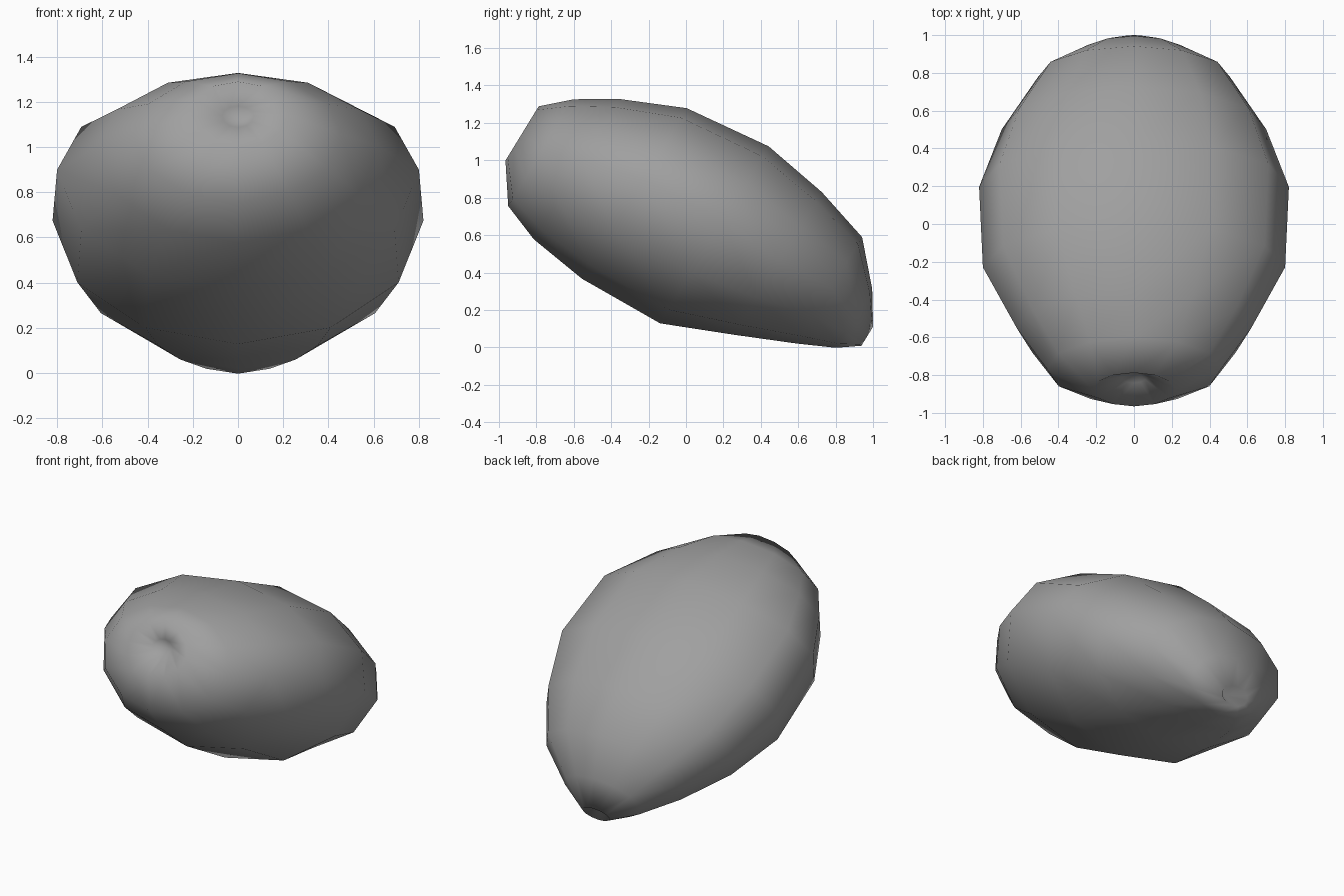
import bpy, bmesh, math
from mathutils import Vector

if "Cube" in bpy.data.objects:
    bpy.data.objects.remove(bpy.data.objects["Cube"])

SEGMENTS = 12
TILT = math.radians(31.5)
CENTRE = Vector((0, 0.06, 0.605))
ALONG = Vector((0, math.cos(TILT), -math.sin(TILT)))
UP = Vector((0, math.sin(TILT), math.cos(TILT)))

# Rings along the tilted axis: position, half width, top, widest height, bottom
RINGS = [
    (-1.02, 0.07, 0.05, 0.00, -0.06),
    (-1.08, 0.22, 0.14, -0.03, -0.20),
    (-0.94, 0.46, 0.27, -0.05, -0.40),
    (-0.73, 0.62, 0.40, 0.02, -0.48),
    (-0.40, 0.80, 0.545, 0.10, -0.525),
    (0.08, 0.82, 0.60, 0.13, -0.51),
    (0.45, 0.70, 0.54, 0.11, -0.355),
    (0.76, 0.51, 0.447, 0.13, -0.22),
    (0.95, 0.28, 0.24, 0.06, -0.13),
    (1.06, 0.10, 0.07, 0.01, -0.05),
]

grey = bpy.data.materials.new("grey skin")
grey.diffuse_color = (0.35, 0.35, 0.35, 1)
grey.use_nodes = True
grey.node_tree.nodes["Principled BSDF"].inputs["Base Color"].default_value = grey.diffuse_color


def place(x, u, v):
    return CENTRE + Vector((x, 0, 0)) + ALONG * u + UP * v


bm = bmesh.new()
loops = []
for u, width, top, mid, bottom in RINGS:
    loop = []
    for i in range(SEGMENTS):
        a = 2 * math.pi * i / SEGMENTS
        c = math.cos(a)
        v = mid + c * ((top - mid) if c > 0 else (mid - bottom))
        loop.append(bm.verts.new(place(width * math.sin(a), u, v)))
    loops.append(loop)

# Skin between the rings
for a, b in zip(loops, loops[1:]):
    for i in range(SEGMENTS):
        j = (i + 1) % SEGMENTS
        bm.faces.new((a[i], a[j], b[j], b[i]))

# Dimples that close both ends
for loop, x, u in ((loops[0], 0.02, -0.985), (loops[-1], 0.0, 0.95)):
    tip = bm.verts.new(place(x, u, 0))
    for i in range(SEGMENTS):
        bm.faces.new((loop[i], loop[(i + 1) % SEGMENTS], tip))

bmesh.ops.recalc_face_normals(bm, faces=bm.faces)
for f in bm.faces:
    f.smooth = True

mesh = bpy.data.meshes.new("dimpled_body")
bm.to_mesh(mesh)
bm.free()
mesh.materials.append(grey)
body = bpy.data.objects.new("dimpled_body", mesh)
bpy.context.collection.objects.link(body)
